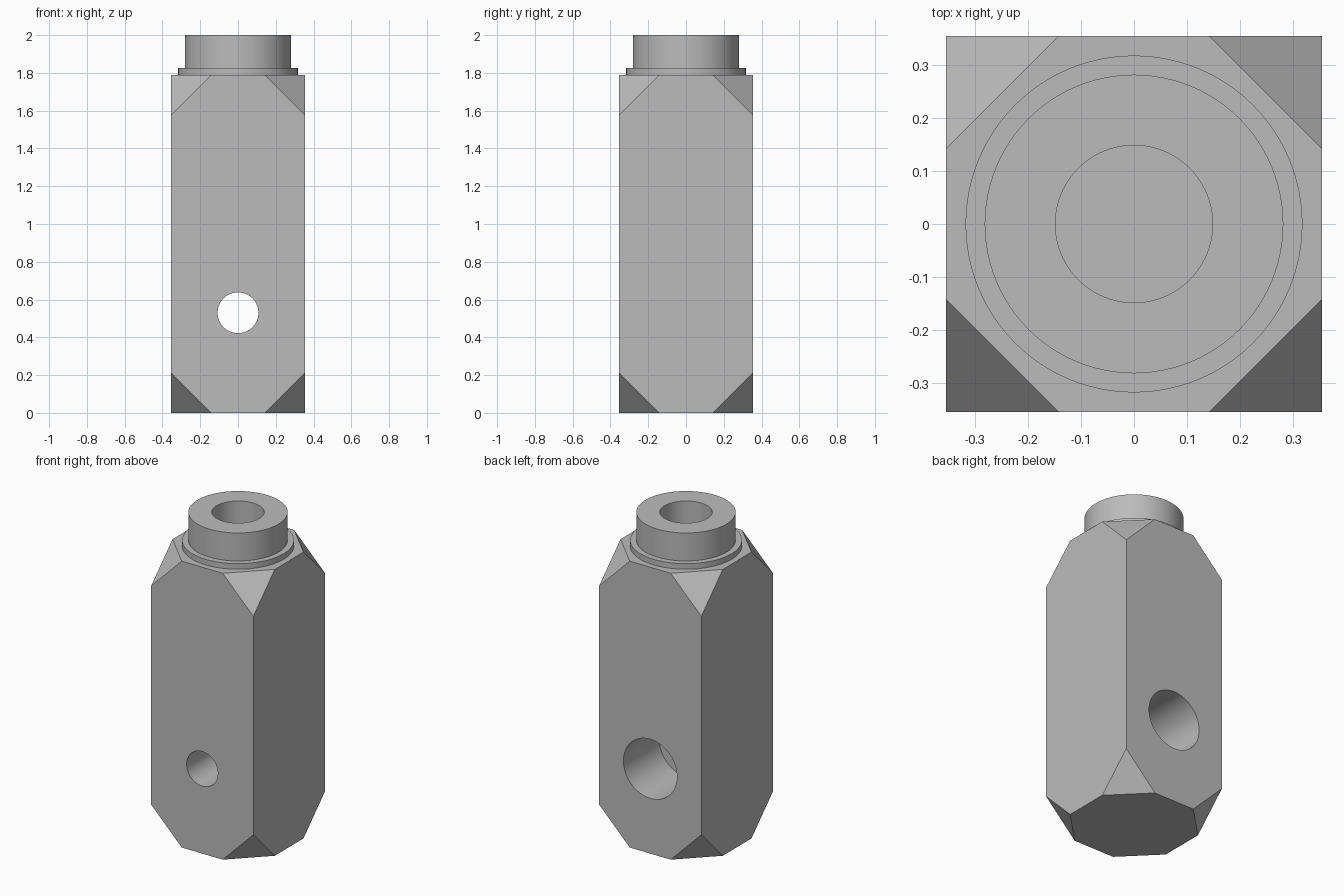
import bpy
import bmesh
from math import pi, radians
from mathutils import Matrix, Vector

if "Cube" in bpy.data.objects:
    bpy.data.objects.remove(bpy.data.objects["Cube"], do_unlink=True)

HALF = 0.3535      # half width of the square body
BODY_TOP = 1.79
CUT = 0.212        # corner chamfer size
BORE_R = 0.148
HOLE_Z = 0.53
SIDES = 96

grey = bpy.data.materials.new("plain_grey")
grey.use_nodes = True
colour = (0.5, 0.5, 0.5, 1)
grey.diffuse_color = colour
grey.node_tree.nodes["Principled BSDF"].inputs["Base Color"].default_value = colour


def make_object(name, bm):
    bmesh.ops.recalc_face_normals(bm, faces=bm.faces)
    mesh = bpy.data.meshes.new(name)
    bm.to_mesh(mesh)
    bm.free()
    mesh.materials.append(grey)
    obj = bpy.data.objects.new(name, mesh)
    bpy.context.collection.objects.link(obj)
    return obj


def activate(obj):
    bpy.ops.object.select_all(action="DESELECT")
    obj.select_set(True)
    bpy.context.view_layer.objects.active = obj


def drill(target, radius, start, end):
    """Cut a round hole along the line from start to end."""
    start, end = Vector(start), Vector(end)
    axis = end - start
    turn = axis.to_track_quat("Z", "Y").to_matrix().to_4x4()
    bm = bmesh.new()
    bmesh.ops.create_cone(bm, cap_ends=True, segments=SIDES, radius1=radius,
                          radius2=radius, depth=axis.length,
                          matrix=Matrix.Translation((start + end) / 2) @ turn)
    cutter = make_object("hole_cutter", bm)
    cutter.hide_render = True
    mod = target.modifiers.new("hole", "BOOLEAN")
    mod.operation = "DIFFERENCE"
    mod.solver = "EXACT"
    mod.object = cutter
    activate(target)
    bpy.ops.object.modifier_apply(modifier=mod.name)
    bpy.data.objects.remove(cutter, do_unlink=True)


# Square body with its eight corners cut off: hull of three points per corner
bm = bmesh.new()
for sx in (-1, 1):
    for sy in (-1, 1):
        for z, sz in ((0, 1), (BODY_TOP, -1)):
            corner = Vector((sx * HALF, sy * HALF, z))
            for step in ((-sx, 0, 0), (0, -sy, 0), (0, 0, sz)):
                bm.verts.new(corner + CUT * Vector(step))
bmesh.ops.convex_hull(bm, input=bm.verts)
bmesh.ops.dissolve_limit(bm, angle_limit=radians(1), verts=bm.verts, edges=bm.edges)
body = make_object("body", bm)

# Blind bore from the top, cross hole, and wider counterbore from the back
drill(body, BORE_R, (0, 0, 1.25), (0, 0, 2.1))
drill(body, 0.108, (0, -0.5, HOLE_Z), (0, 0.2, HOLE_Z))
drill(body, 0.185, (0, 0, HOLE_Z), (0, 0.5, HOLE_Z))

# Hollow neck with a thin collar at its foot, turned from one profile
profile = [(BORE_R, BODY_TOP), (BORE_R, 2), (0.281, 2),
           (0.281, 1.825), (0.317, 1.825), (0.317, BODY_TOP)]
bm = bmesh.new()
points = [bm.verts.new((r, 0, z)) for r, z in profile]
edges = [bm.edges.new(pair) for pair in zip(points, points[1:])]
bmesh.ops.spin(bm, geom=points + edges, axis=(0, 0, 1), cent=(0, 0, 0),
               angle=2 * pi, steps=SIDES, use_merge=True)
bmesh.ops.remove_doubles(bm, verts=bm.verts, dist=0.0001)
# Open shell: orient outward from the outer collar wall
neck = make_object("neck_and_collar", bm)
if not any(p.normal.z > 0.9 for p in neck.data.polygons):
    neck.data.flip_normals()

# Smooth round walls, sharp edges elsewhere
for obj in (body, neck):
    activate(obj)
    bpy.ops.object.shade_smooth_by_angle(angle=radians(30))
